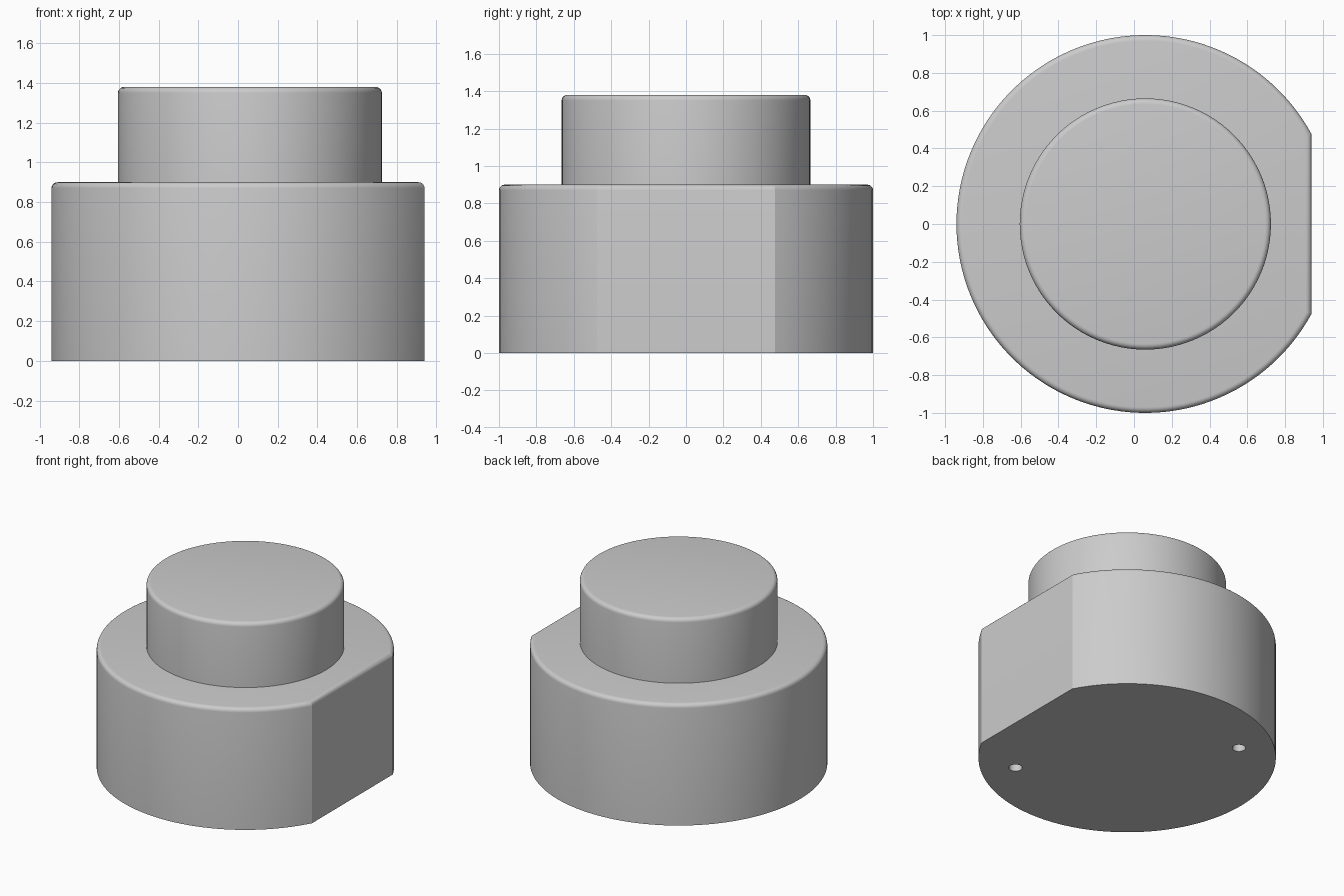
import bpy
import bmesh
from math import acos, cos, sin, pi, radians

cube = bpy.data.objects.get("Cube")
if cube:
    bpy.data.objects.remove(cube, do_unlink=True)

AXIS_X = 0.06      # the round body is off centre because one side is cut flat
FLAT = 0.88        # distance from the axis to the flat side

grey = bpy.data.materials.new("light grey")
grey.use_nodes = True
grey.diffuse_color = (0.6, 0.6, 0.6, 1)
grey.node_tree.nodes["Principled BSDF"].inputs["Base Color"].default_value = (0.6, 0.6, 0.6, 1)


def arc(radius, start, end, count):
    """Points along an arc, both ends included."""
    angles = [start + (end - start) * i / count for i in range(count + 1)]
    return [(radius * cos(a), radius * sin(a)) for a in angles]


def prism(name, outline, centre, bottom, top, rounding=0):
    """Extrude an outline upwards and round its top rim."""
    bm = bmesh.new()
    base = bm.faces.new([bm.verts.new((centre[0] + x, centre[1] + y, bottom)) for x, y in outline])
    result = bmesh.ops.extrude_face_region(bm, geom=[base], use_keep_orig=True)
    raised = [g for g in result["geom"] if isinstance(g, bmesh.types.BMVert)]
    bmesh.ops.translate(bm, vec=(0, 0, top - bottom), verts=raised)
    bmesh.ops.recalc_face_normals(bm, faces=bm.faces)
    if rounding:
        rim = [e for e in bm.edges if all(v in raised for v in e.verts)]
        bmesh.ops.bevel(bm, geom=rim, offset=rounding, offset_type='OFFSET',
                        segments=5, profile=0.5, affect='EDGES')
    mesh = bpy.data.meshes.new(name)
    bm.to_mesh(mesh)
    bm.free()
    mesh.materials.append(grey)
    obj = bpy.data.objects.new(name, mesh)
    bpy.context.collection.objects.link(obj)
    return obj


def activate(obj):
    bpy.ops.object.select_all(action='DESELECT')
    obj.select_set(True)
    bpy.context.view_layer.objects.active = obj


# Body: a drum with one flat side
corner = acos(FLAT)
body = prism("body", arc(1, corner, 2 * pi - corner, 110), (AXIS_X, 0), 0, 0.9, 0.03)

# Two small blind holes in the underside, opposite each other
for side in (-1, 1):
    cutter = prism("hole_cutter", arc(0.045, 0, 2 * pi, 24)[:-1],
                   (AXIS_X + side * 0.49, -side * 0.585), -0.1, 0.25)
    cutter.hide_render = True
    hole = body.modifiers.new("hole", 'BOOLEAN')
    hole.operation = 'DIFFERENCE'
    hole.solver = 'EXACT'
    hole.object = cutter
    activate(body)
    bpy.ops.object.modifier_apply(modifier=hole.name)
    bpy.data.objects.remove(cutter, do_unlink=True)

# Knob: a smaller round drum on top
knob = prism("knob", arc(0.665, 0, 2 * pi, 96)[:-1], (AXIS_X, 0), 0.85, 1.38, 0.03)

for part in (body, knob):
    activate(part)
    bpy.ops.object.shade_smooth_by_angle(angle=radians(20))
